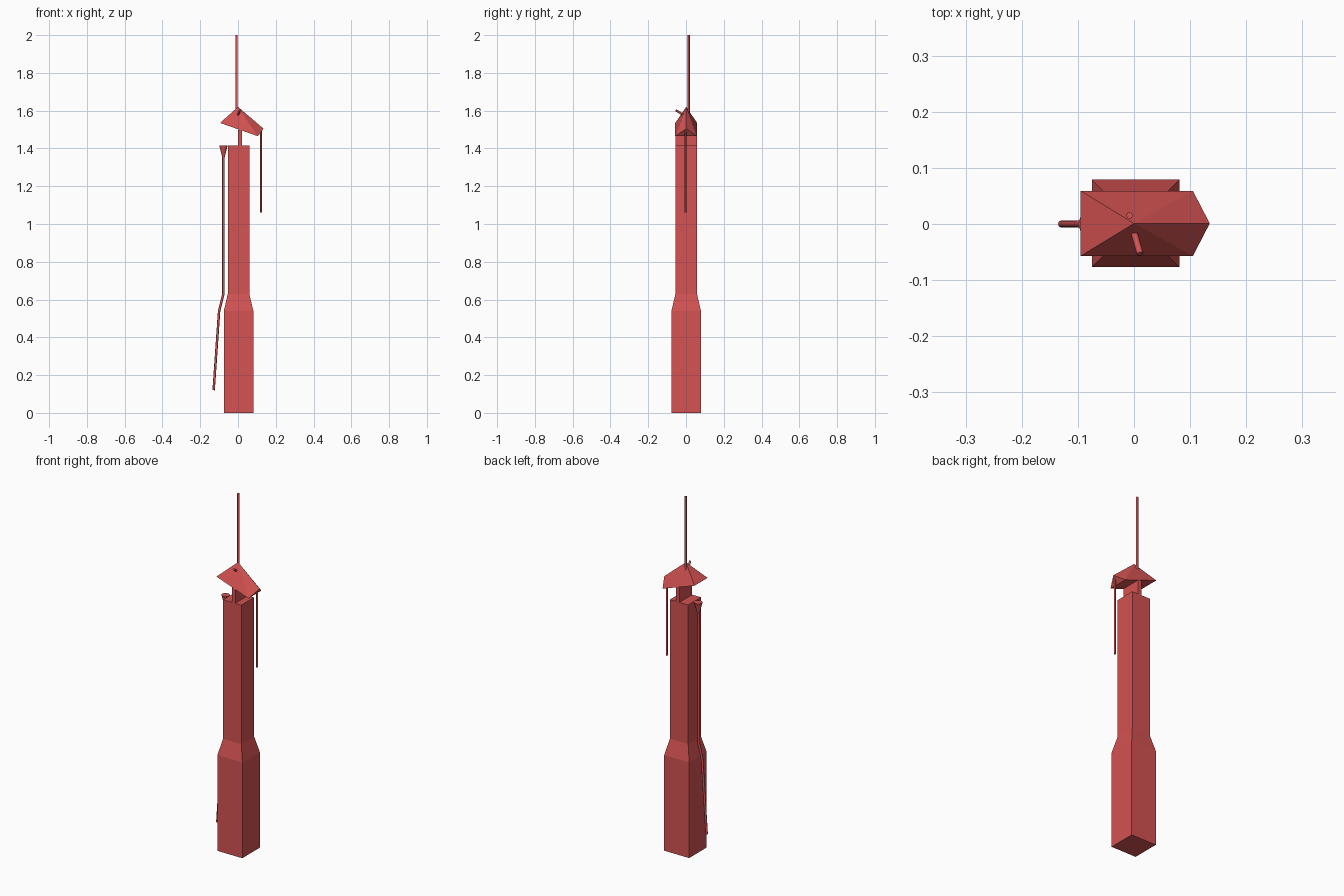
import bpy, bmesh
from mathutils import Vector

if "Cube" in bpy.data.objects:
    bpy.data.objects.remove(bpy.data.objects["Cube"])

red = bpy.data.materials.new("red")
red.diffuse_color = (0.66, 0.085, 0.085, 1)
red.use_nodes = True
red.node_tree.nodes["Principled BSDF"].inputs["Base Color"].default_value = red.diffuse_color


def finish(name, bm):
    bmesh.ops.recalc_face_normals(bm, faces=bm.faces)
    me = bpy.data.meshes.new(name)
    bm.to_mesh(me)
    bm.free()
    ob = bpy.data.objects.new(name, me)
    me.materials.append(red)
    bpy.context.collection.objects.link(ob)
    return ob


def loft(name, rings):
    """Skin a stack of rings with equal point counts and cap both ends."""
    bm = bmesh.new()
    loops = [[bm.verts.new(p) for p in r] for r in rings]
    n = len(loops[0])
    for a, b in zip(loops, loops[1:]):
        for i in range(n):
            j = (i + 1) % n
            bm.faces.new((a[i], a[j], b[j], b[i]))
    bm.faces.new(loops[0])
    bm.faces.new(loops[-1])
    return finish(name, bm)


def rect(cx, cy, hx, hy, z):
    return [(cx + sx * hx, cy + sy * hy, z)
            for sx, sy in ((-1, -1), (1, -1), (1, 1), (-1, 1))]


def rod(name, points, radius):
    """Thin round tube along a polyline."""
    cu = bpy.data.curves.new(name, 'CURVE')
    cu.dimensions = '3D'
    cu.bevel_depth = radius
    cu.bevel_resolution = 2
    cu.use_fill_caps = True
    sp = cu.splines.new('POLY')
    sp.points.add(len(points) - 1)
    for sp_pt, p in zip(sp.points, points):
        sp_pt.co = (*p, 1)
    cu.materials.append(red)
    ob = bpy.data.objects.new(name, cu)
    bpy.context.collection.objects.link(ob)
    return ob


# Square tower with wider base
loft("tower", [rect(0.003, 0.001, h, h, z) for h, z in
               ((0.078, 0), (0.078, 0.54), (0.057, 0.63), (0.057, 1.415))])

# Thin wall carrying the roof
loft("roof_support", [rect(0.011, 0.001, 0.011, 0.056, z) for z in (1.41, 1.498)])

# Tilted roof with overhanging ridge
bm = bmesh.new()
apex, tip = bm.verts.new((0, 0.001, 1.62)), bm.verts.new((0.135, 0.001, 1.505))
left = [bm.verts.new((-0.095, 0.001 + s * 0.058, 1.535)) for s in (-1, 1)]
right = [bm.verts.new((0.105, 0.001 + s * 0.058, 1.465)) for s in (-1, 1)]
bm.faces.new((apex, left[1], left[0]))
bm.faces.new((tip, right[0], right[1]))
bm.faces.new((left[0], left[1], right[1], right[0]))
for l, r in zip(left, right):
    bm.faces.new((apex, l, r))
    bm.faces.new((apex, r, tip))
bmesh.ops.recalc_face_normals(bm, faces=bm.faces)
bmesh.ops.dissolve_limit(bm, angle_limit=0.02, verts=bm.verts, edges=bm.edges)
finish("roof", bm)

# Rods on the roof and hanging from the ridge tip
rod("mast", [(-0.008, 0.015, 1.58), (-0.008, 0.015, 2.0)], 0.006)
rod("roof_peg", [(0.0, -0.015, 1.578), (0.011, -0.053, 1.602)], 0.006)
rod("hanging_rope", [(0.122, -0.003, 1.06), (0.122, -0.003, 1.505)], 0.005)

# Rain pipe with funnel
rod("drain_pipe", [(-0.077, 0, 1.37), (-0.077, 0, 0.63),
                   (-0.1, 0, 0.54), (-0.129, 0, 0.12)], 0.0065)
bm = bmesh.new()
bmesh.ops.create_cone(bm, cap_ends=True, segments=12, radius1=0.007,
                      radius2=0.022, depth=0.06)
bmesh.ops.translate(bm, verts=bm.verts, vec=Vector((-0.077, 0, 1.385)))
finish("drain_funnel", bm)
